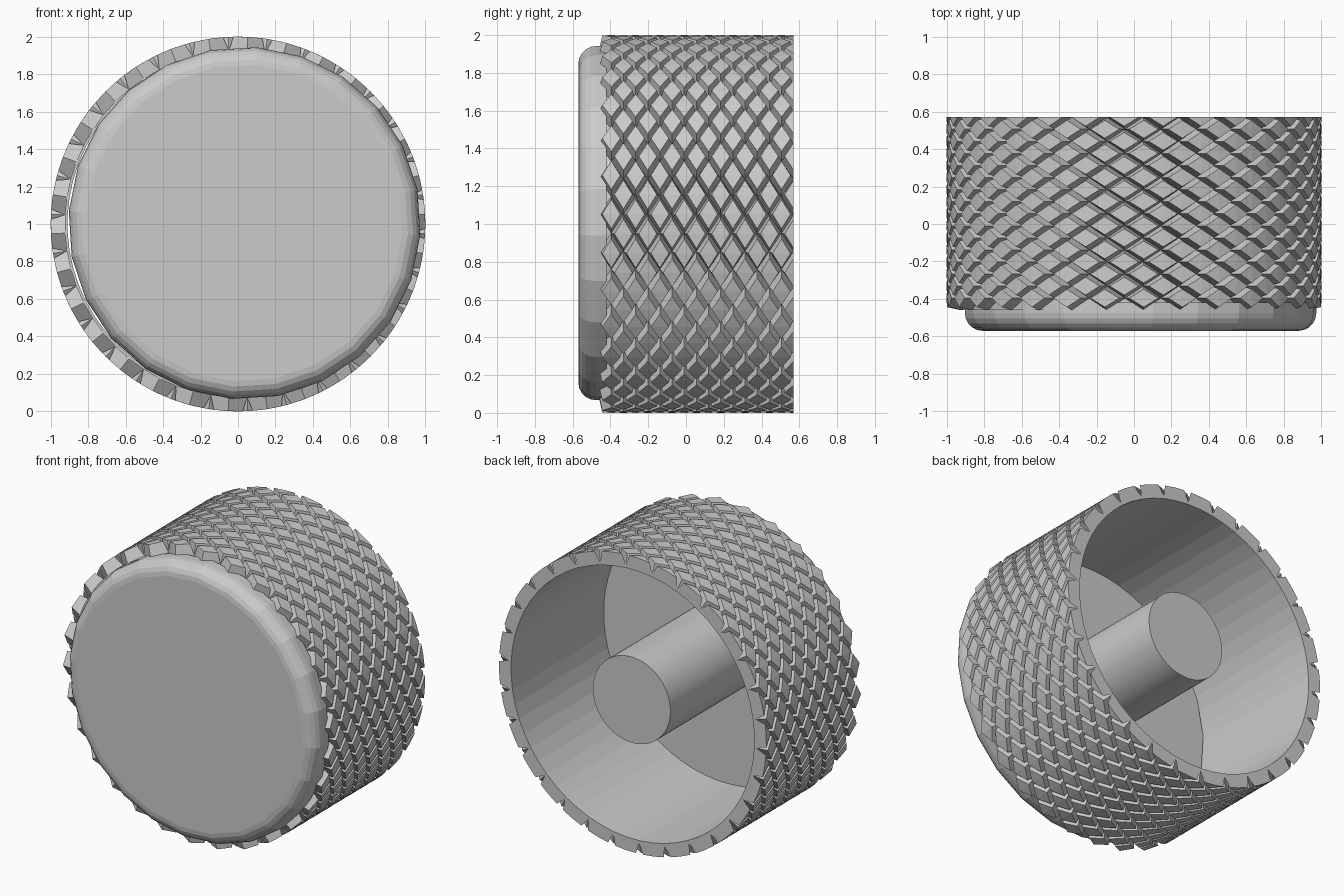
import bpy, bmesh, math

if "Cube" in bpy.data.objects:
    bpy.data.objects.remove(bpy.data.objects["Cube"])

TEETH, ROWS = 30, 16            # diamonds around, half-rows along the axis
Y0, Y1 = -0.46, 0.57
R_TOP, R_BASE, R_IN = 1.0, 0.925, 0.91
STEP = 2 * math.pi / TEETH
HALF = (Y1 - Y0) / ROWS         # half the length of one diamond
TOP = 0.74                      # size of diamond top against its base
PHASE = math.radians(3)


def finish(bm, name):
    bmesh.ops.remove_doubles(bm, verts=bm.verts, dist=0.0002)
    bmesh.ops.recalc_face_normals(bm, faces=bm.faces)
    me = bpy.data.meshes.new(name)
    bm.to_mesh(me)
    bm.free()
    ob = bpy.data.objects.new(name, me)
    bpy.context.collection.objects.link(ob)
    return ob


def polar(a, r, y, cx=0.0, cz=1.0):
    return (cx + r * math.cos(a), y, cz + r * math.sin(a))


def lathe(name, profile, sides, cx, cz, phase=0.0):
    """Turn (radius, y) points about the y axis and close both ends."""
    bm = bmesh.new()
    rings = [[bm.verts.new(polar(phase + 2 * math.pi * i / sides, r, y, cx, cz))
              for i in range(sides)] for r, y in profile]
    for a, b in zip(rings, rings[1:]):
        for i in range(sides):
            k = (i + 1) % sides
            bm.faces.new((a[i], a[k], b[k], b[i]))
    bm.faces.new(rings[0])
    bm.faces.new(rings[-1])
    return finish(bm, name)


# Knurled grip ring
bm = bmesh.new()


def face(*pts):
    bm.faces.new([bm.verts.new(p) for p in pts])


for j in range(ROWS):
    y = Y0 + HALF * (j + 1)
    last = j == ROWS - 1        # last row is cut in half by the back rim
    for i in range(TEETH):
        a = PHASE + (i + 0.5 * (j % 2)) * STEP
        h, t = STEP / 2, TOP * STEP / 2
        front, ftop = polar(a, R_BASE, y - HALF), polar(a, R_TOP, y - HALF * TOP)
        back, btop = polar(a, R_BASE, y + HALF), polar(a, R_TOP, y + HALF * TOP)
        mid = polar(a, R_TOP, y)
        for s in (-1, 1):
            side, stop = polar(a + s * h, R_BASE, y), polar(a + s * t, R_TOP, y)
            face(front, side, stop, ftop)
            if last:
                face(ftop, stop, mid)
                face(mid, stop, side, polar(a + s * h, R_IN, y), polar(a, R_IN, y))
            else:
                face(back, side, stop, btop)
                face(ftop, stop, btop)

# Front edge triangles, front lip and inner wall of the ring
for i in range(2 * TEETH):
    a, b = PHASE + i * STEP / 2, PHASE + (i + 1) * STEP / 2
    apex, side = (a, b) if i % 2 == 0 else (b, a)
    face(polar(apex, R_BASE, Y0), polar(side, R_BASE, Y0),
         polar(side, R_BASE, Y0 + HALF))
    face(polar(a, R_BASE, Y0), polar(b, R_BASE, Y0),
         polar(b, R_IN, Y0), polar(a, R_IN, Y0))
    face(polar(a, R_IN, Y0), polar(b, R_IN, Y0),
         polar(b, R_IN, Y1), polar(a, R_IN, Y1))
finish(bm, "knurled_ring")

# Front cap with a rounded edge, set slightly off centre
CX, CZ, BEV = 0.035, 1.005, 0.095
profile = [(0.94, -0.42)]
for k in range(6):
    t = math.pi / 2 * k / 5
    profile.append((0.94 - BEV + BEV * math.cos(t), -0.57 + BEV - BEV * math.sin(t)))
lathe("front_cap", profile, 24, CX, CZ, math.radians(-4))

# Central shaft
shaft = lathe("shaft", [(0.29, -0.44), (0.29, 0.53)], 48, CX, CZ)
bpy.context.view_layer.objects.active = shaft
shaft.select_set(True)
bpy.ops.object.shade_smooth_by_angle(angle=math.radians(30))
